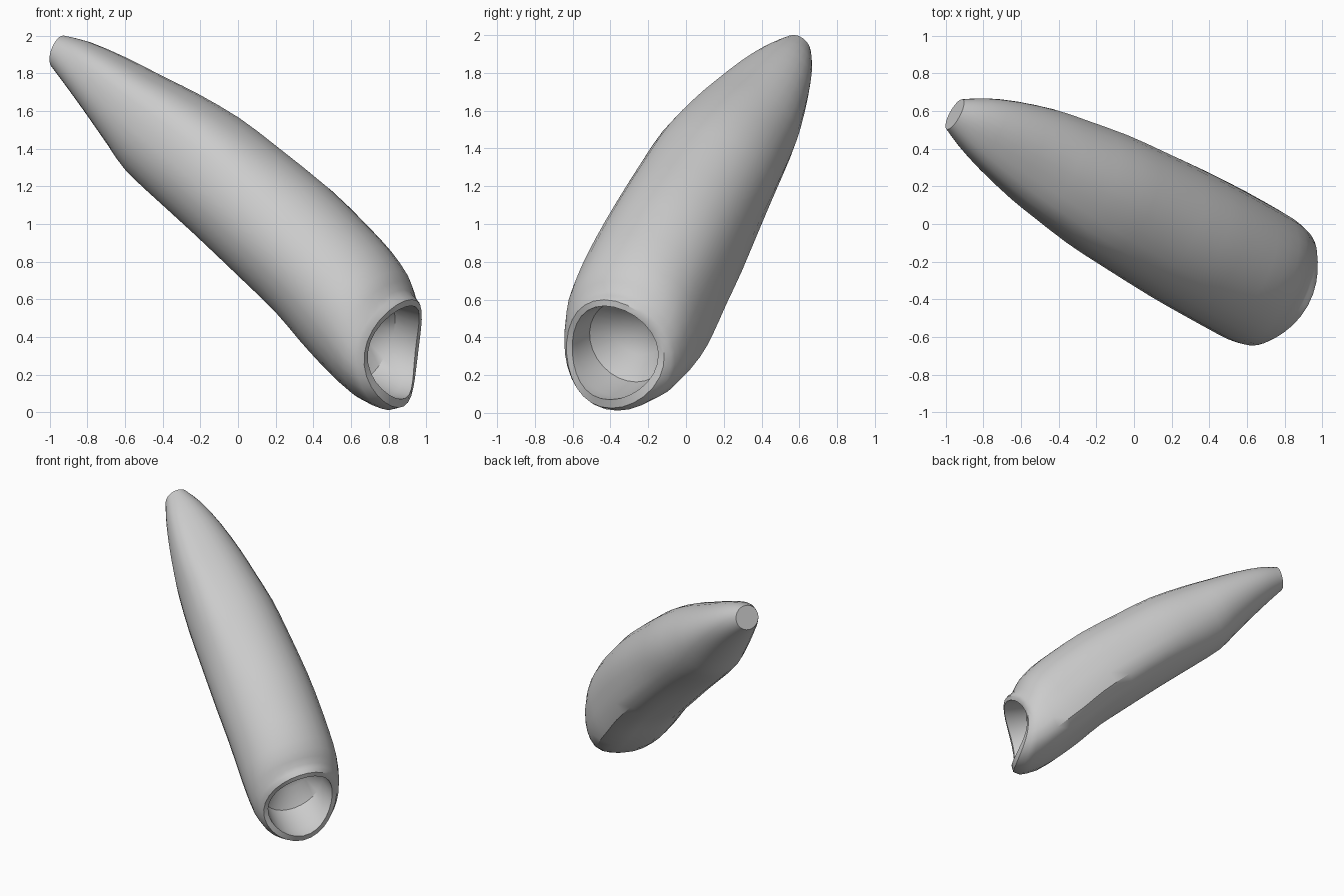
import bpy, bmesh
from math import sin, cos, pi, radians, exp
from mathutils import Vector

if "Cube" in bpy.data.objects:
    bpy.data.objects.remove(bpy.data.objects["Cube"], do_unlink=True)

SIDES = 28
ALONG = Vector((-0.875, 0.483, 0))    # horizontal heading of the tube
ACROSS = Vector((0.483, 0.875, 0))    # horizontal, square to the heading
UP = Vector((0, 0, 1))

# Sections: along, across, height, tilt, half width, half height, keel, crown, bow
BODY = [
    (1.115, .05, 1.915, 18, .09, .09, 0, 0, 0),
    (1.00, .058, 1.85, 25, .15, .13, 0, .06, 0),
    (.84, .064, 1.74, 31, .21, .177, 0, .11, 0),
    (.64, .068, 1.59, 36, .265, .235, 0, .13, 0),
    (.49, .068, 1.48, 39, .292, .28, 0, .12, 0),
    (.26, .068, 1.33, 39, .328, .308, .03, .09, 0),
    (.04, .068, 1.17, 39, .345, .319, .09, .05, 0),
    (-.26, .068, .94, 39, .362, .333, .17, 0, 0),
    (-.465, .068, .765, 39, .365, .332, .21, 0, 0),
    (-.615, .068, .617, 39, .365, .337, .22, 0, 0),
    (-.73, .068, .49, 37, .363, .326, .2, 0, 0),
    (-.82, .068, .36, 22, .345, .312, .1, 0, .03),
    (-.87, .068, .313, 12, .32, .308, .02, 0, .07),
]
LIP = [
    (-.893, .066, .312, 8, .295, .29, 0, 0, .085),
    (-.895, .066, .318, 7, .26, .25, 0, 0, .09),
]
CAVITY = [
    (-.86, .07, .33, 10, .255, .25, 0, 0, .05),
    (-.76, .075, .38, 20, .235, .23, 0, 0, 0),
    (-.69, .085, .43, 28, .15, .14, 0, 0, 0),
]


def smooth(rows):
    """Doubles the sections with a spline through them."""
    out = [rows[0]]
    for i in range(len(rows) - 1):
        p, q, r, s = rows[max(i - 1, 0)], rows[i], rows[i + 1], rows[min(i + 2, len(rows) - 1)]
        out.append([(9 * (b + c) - a - d) / 16 for a, b, c, d in zip(p, q, r, s)])
        out.append(r)
    return out


def bump(angle, middle):
    return exp(-((angle - radians(middle)) / .38) ** 2)


def ring(bm, along, across, height, tilt, wide, tall, keel, crown, bow):
    t = radians(tilt)
    center = ALONG * along + ACROSS * across + UP * height
    rise = UP * cos(t) - ALONG * sin(t)
    verts = []
    for i in range(SIDES):
        a = 2 * pi * i / SIDES - pi / 2
        k = 1 + keel * bump(a, -42) + crown * bump(a, 138)
        point = ACROSS * (wide * k * cos(a)) + rise * (tall * k * sin(a))
        verts.append(bm.verts.new(center + point - ALONG * (bow * sin(a) ** 2)))
    return verts


# Tapered tube with a bowed lip and a hollow mouth
bm = bmesh.new()
rings = [ring(bm, *row) for row in smooth(BODY) + LIP + CAVITY]
for a, b in zip(rings, rings[1:]):
    for i in range(SIDES):
        j = (i + 1) % SIDES
        bm.faces.new((a[i], a[j], b[j], b[i]))
bm.faces.new(rings[0])                # flat tip
pit = bm.verts.new(ALONG * -.64 + ACROSS * .1 + UP * .46)
for i in range(SIDES):
    bm.faces.new((rings[-1][i], rings[-1][(i + 1) % SIDES], pit))
bmesh.ops.recalc_face_normals(bm, faces=bm.faces)

mesh = bpy.data.meshes.new("tapered_tube")
bm.to_mesh(mesh)
bm.free()
tube = bpy.data.objects.new("tapered_tube", mesh)
bpy.context.collection.objects.link(tube)

# Plain grey finish
grey = bpy.data.materials.new("plain grey")
grey.use_nodes = True
grey.diffuse_color = (.6, .6, .6, 1)
grey.node_tree.nodes["Principled BSDF"].inputs["Base Color"].default_value = (.6, .6, .6, 1)
mesh.materials.append(grey)

bpy.ops.object.select_all(action='DESELECT')
tube.select_set(True)
bpy.context.view_layer.objects.active = tube
bpy.ops.object.shade_smooth_by_angle(angle=radians(35))
